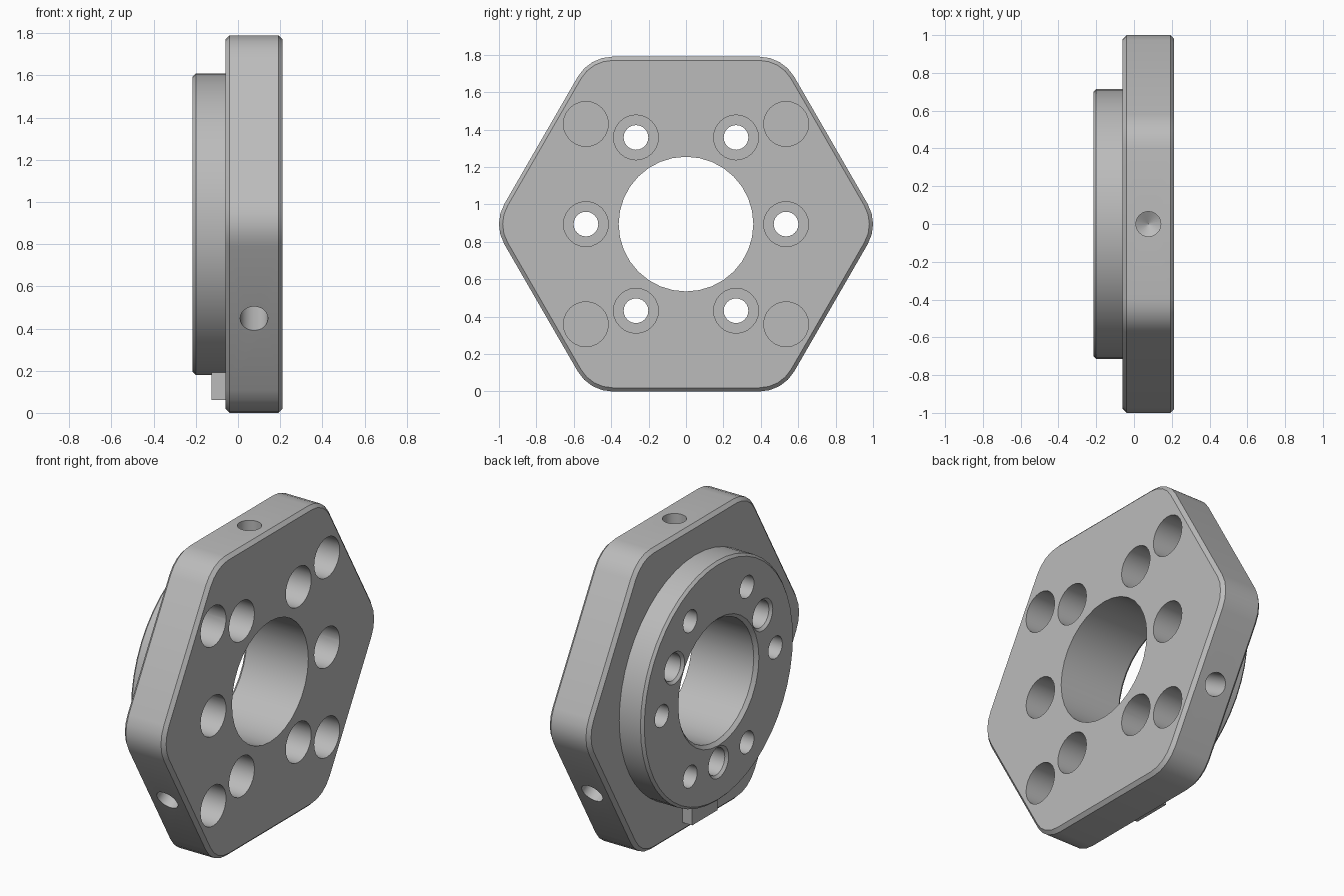
import bpy, bmesh
from math import sin, cos, pi, radians
from mathutils import Matrix, Vector

if "Cube" in bpy.data.objects:
    bpy.data.objects.remove(bpy.data.objects["Cube"], do_unlink=True)

APOTHEM = 0.895
CENTRE = Vector((0, 0, APOTHEM))

steel = bpy.data.materials.new("steel grey")
steel.use_nodes = True
GREY = (0.5, 0.5, 0.5, 1)
steel.diffuse_color = GREY
steel.node_tree.nodes["Principled BSDF"].inputs["Base Color"].default_value = GREY


def loft(name, rings):
    """Closed solid skinned through rings of equal point count."""
    bm = bmesh.new()
    loops = [[bm.verts.new(p) for p in ring] for ring in rings]
    n = len(loops[0])
    for a, b in zip(loops, loops[1:]):
        for i in range(n):
            j = (i + 1) % n
            bm.faces.new((a[i], a[j], b[j], b[i]))
    bm.faces.new(loops[0][::-1])
    bm.faces.new(loops[-1])
    bmesh.ops.recalc_face_normals(bm, faces=bm.faces)
    mesh = bpy.data.meshes.new(name)
    bm.to_mesh(mesh)
    bm.free()
    mesh.materials.append(steel)
    obj = bpy.data.objects.new(name, mesh)
    bpy.context.collection.objects.link(obj)
    return obj


def lathe(name, profile, sides, origin, axis):
    """Turned solid; profile holds (distance along axis, radius)."""
    place = Matrix.Translation(origin) @ Vector(axis).to_track_quat("Z", "Y").to_matrix().to_4x4()
    rings = [[place @ Vector((r * cos(2 * pi * i / sides), r * sin(2 * pi * i / sides), d))
              for i in range(sides)] for d, r in profile]
    return loft(name, rings)


def hexagon(x, inset):
    """Hexagon outline with rounded corners, flats up and down."""
    fillet = 0.215
    corner = (APOTHEM - fillet) / cos(pi / 6)
    r = fillet - inset
    points = []
    for k in range(6):
        for step in range(5):
            a = radians(60 * k - 30 + 15 * step)
            c = radians(60 * k)
            points.append(CENTRE + Vector((x, corner * cos(c) + r * cos(a),
                                           corner * sin(c) + r * sin(a))))
    return points


def combine(target, tool, operation):
    mod = target.modifiers.new("cut", "BOOLEAN")
    mod.operation = operation
    mod.solver = "EXACT"
    mod.object = tool
    bpy.context.view_layer.objects.active = target
    bpy.ops.object.modifier_apply(modifier=mod.name)
    bpy.data.objects.remove(tool, do_unlink=True)


def polar(radius, degrees, x=0.0):
    a = radians(degrees)
    return CENTRE + Vector((x, radius * cos(a), radius * sin(a)))


FACE, STEP, BACK = 0.212, -0.06, -0.215
INTO, OUT = (-1, 0, 0), (1, 0, 0)

# Hexagonal plate with chamfered rims
body = loft("flange_body", [hexagon(STEP, 0.02), hexagon(STEP + 0.02, 0),
                            hexagon(FACE - 0.02, 0), hexagon(FACE, 0.02)])

# Round locating boss
boss = lathe("boss", [(0, 0.7), (0.015, 0.715), (0.2, 0.715)], 48, polar(0, 0, BACK), OUT)
combine(body, boss, "UNION")

# Small key below the boss
key = loft("key", [[Vector((x, y, z)) for y, z in
                    ((-0.12, 0.06), (0.12, 0.06), (0.12, 0.25), (-0.12, 0.25))]
                   for x in (-0.125, -0.03)])
combine(body, key, "UNION")

# Central bore, chamfered on the boss side
bore = lathe("bore", [(-0.05, 0.38), (0, 0.38), (0.02, 0.36), (0.6, 0.36)],
             32, polar(0, 0, BACK), OUT)
combine(body, bore, "DIFFERENCE")

# Six counterbored bolt holes
for k in range(6):
    hole = lathe("bolt_hole", [(-0.05, 0.12), (0.2, 0.12), (0.2, 0.066), (0.6, 0.066)],
                 24, polar(0.535, 60 * k, FACE), INTO)
    combine(body, hole, "DIFFERENCE")

# Four blind holes near the corners
for k in range(4):
    hole = lathe("blind_hole", [(-0.05, 0.12), (0.2, 0.12)],
                 24, polar(0.757, 45 + 90 * k, FACE), INTO)
    combine(body, hole, "DIFFERENCE")

# Three countersunk blind holes in the boss, three drilled holes in the rim
for k in range(3):
    tapped = lathe("tapped_hole", [(-0.05, 0.095), (0, 0.095), (0.015, 0.08), (0.2, 0.08)],
                   24, polar(0.48, 30 + 120 * k, BACK), OUT)
    combine(body, tapped, "DIFFERENCE")
    angle = 90 + 120 * k
    drilled = lathe("rim_hole", [(-0.05, 0.066), (0.25, 0.066), (0.288, 0.001)],
                    24, polar(APOTHEM, angle, 0.076), CENTRE - polar(1, angle))
    combine(body, drilled, "DIFFERENCE")

# Smooth curved walls, crisp edges
bpy.ops.object.select_all(action="DESELECT")
body.select_set(True)
bpy.context.view_layer.objects.active = body
bpy.ops.object.shade_smooth_by_angle(angle=radians(30))
